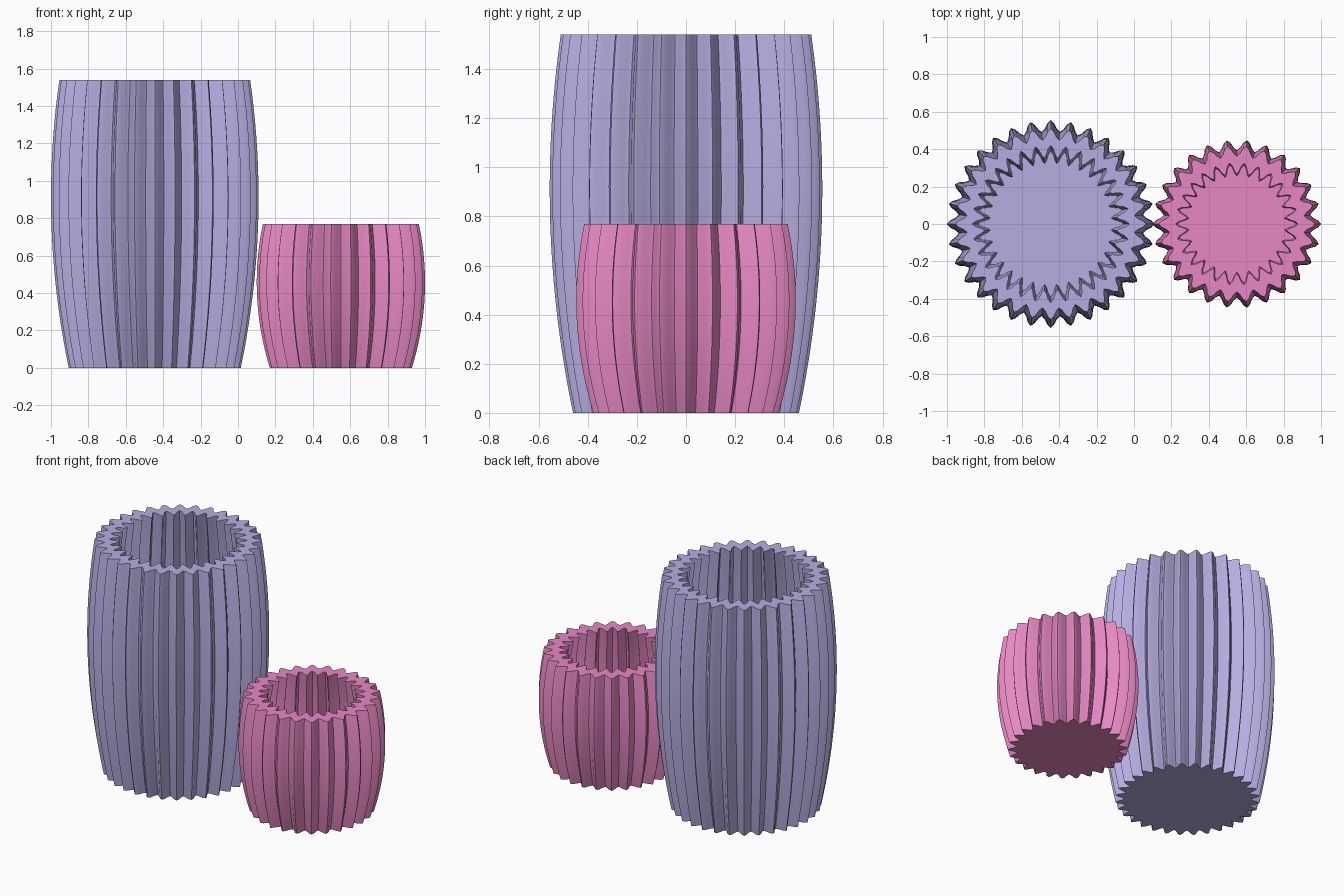
import bpy, bmesh, math

if "Cube" in bpy.data.objects:
    bpy.data.objects.remove(bpy.data.objects["Cube"])

RINGS = 20      # vertical steps in the barrel curve
PER_FLUTE = 6   # points around each flute
WALL = 0.09
FLOOR = 0.10


def material(name, color):
    m = bpy.data.materials.new(name)
    m.diffuse_color = color
    m.use_nodes = True
    m.node_tree.nodes["Principled BSDF"].inputs["Base Color"].default_value = m.diffuse_color
    return m


def fluted_vase(name, x, height, flutes, r_foot, r_belly, r_rim, depth, color):
    # Barrel profile: parabola through foot, belly and rim radii
    a, b = math.sqrt(r_belly - r_foot), math.sqrt(r_belly - r_rim)
    z_belly = height * a / (a + b)
    k = (r_belly - r_foot) / z_belly ** 2

    def radius(z):
        return r_belly - k * (z - z_belly) ** 2

    bm = bmesh.new()
    n = flutes * PER_FLUTE

    def ring(z, inset, d):
        verts = []
        for i in range(n):
            t = 2 * math.pi * i / n
            r = radius(z) - inset - d * (1 - math.cos(flutes * t)) / 2
            verts.append(bm.verts.new((r * math.cos(t), r * math.sin(t), z)))
        return verts

    # Outside going up, then inside going down to the floor
    rings = [ring(height * i / RINGS, 0, depth) for i in range(RINGS + 1)]
    for i in range(RINGS + 1):
        z = height + (FLOOR - height) * i / RINGS
        rings.append(ring(z, WALL, depth * 1.1))
    for lo, hi in zip(rings, rings[1:]):
        for i in range(n):
            j = (i + 1) % n
            bm.faces.new((lo[i], lo[j], hi[j], hi[i]))

    # Underside and inner floor as fans
    for loop, z, flip in ((rings[0], 0, True), (rings[-1], FLOOR, False)):
        c = bm.verts.new((0, 0, z))
        for i in range(n):
            p, q = loop[i], loop[(i + 1) % n]
            bm.faces.new((c, q, p) if flip else (c, p, q))

    mesh = bpy.data.meshes.new(name)
    bm.to_mesh(mesh)
    bm.free()
    obj = bpy.data.objects.new(name, mesh)
    obj.location.x = x
    bpy.context.collection.objects.link(obj)
    mesh.materials.append(material(name + "_glaze", color))
    bpy.ops.object.select_all(action='DESELECT')
    obj.select_set(True)
    bpy.context.view_layer.objects.active = obj
    bpy.ops.object.shade_smooth_by_angle(angle=math.radians(30))
    return obj


# Tall lavender vase and short pink vase
fluted_vase("tall_vase", -0.445, 1.54, 32, 0.46, 0.555, 0.51, 0.06,
            (0.47, 0.42, 0.75, 1))
fluted_vase("short_vase", 0.55, 0.77, 26, 0.38, 0.45, 0.417, 0.055,
            (0.80, 0.25, 0.55, 1))
